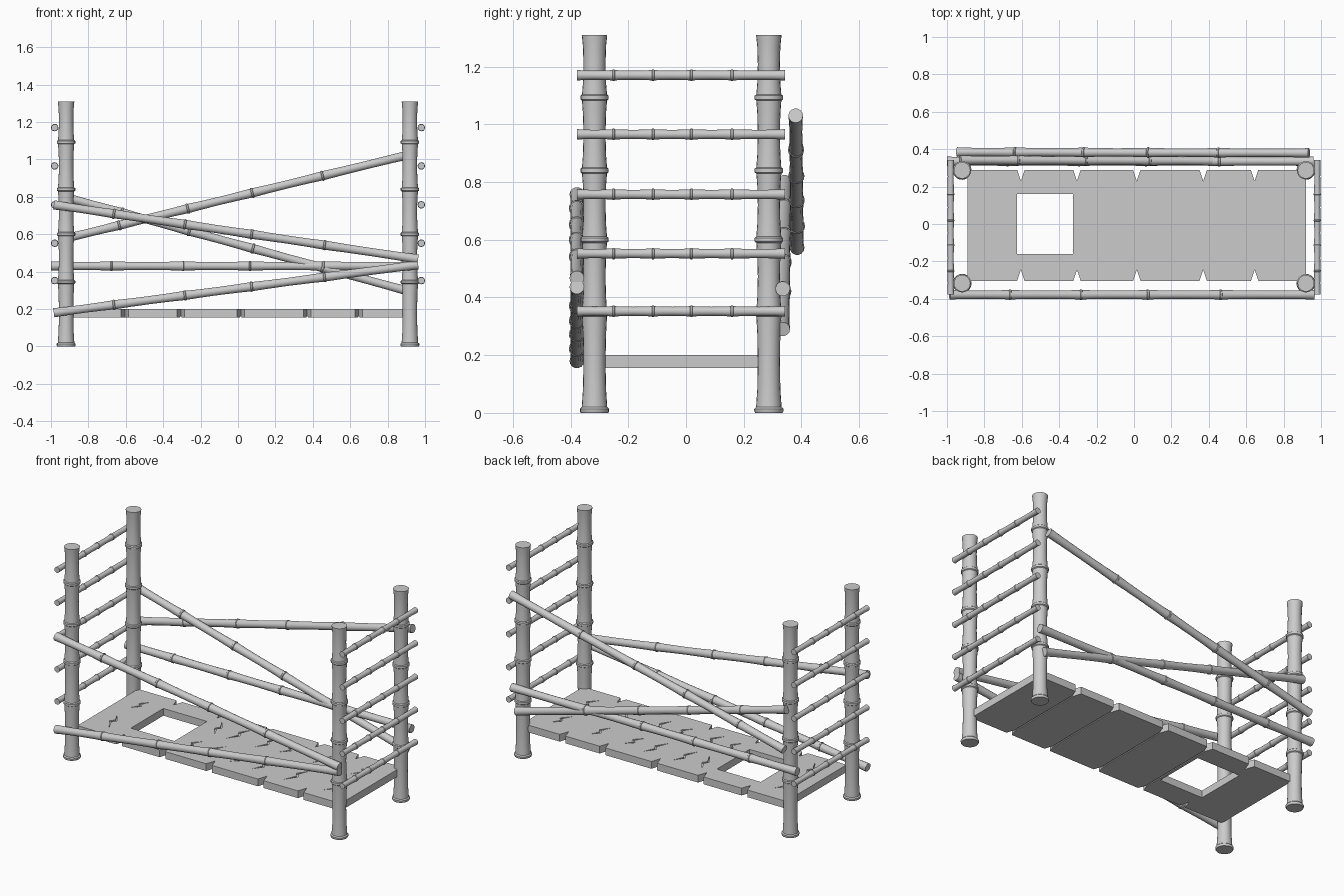
import bpy, bmesh, math, random
from mathutils import Vector

if "Cube" in bpy.data.objects:
    bpy.data.objects.remove(bpy.data.objects["Cube"])

random.seed(4)


def finish(bm, name, smooth=True):
    bmesh.ops.recalc_face_normals(bm, faces=bm.faces[:])
    me = bpy.data.meshes.new(name)
    bm.to_mesh(me)
    bm.free()
    ob = bpy.data.objects.new(name, me)
    bpy.context.collection.objects.link(ob)
    if smooth:
        bpy.ops.object.select_all(action='DESELECT')
        ob.select_set(True)
        bpy.context.view_layer.objects.active = ob
        bpy.ops.object.shade_smooth_by_angle(angle=math.radians(35))
    return ob


def bamboo(name, a, b, r, nodes, sides=14, foot=False):
    """Cane from a to b: waisted segments with a raised ring at each node."""
    a, b = Vector(a), Vector(b)
    length = (b - a).length
    h = 0.25 * r                      # half height of a node ring
    prof = []
    start = 0.0
    if foot:
        prof += [(0, r * 1.12), (0.006, r * 1.19), (0.014, r * 1.19), (0.02, r * 1.04)]
        start = 0.02
    else:
        prof.append((0, r * 1.04))
    for n in [f * length for f in nodes] + [length]:
        last = n == length
        end = n if last else n - h
        span = end - start
        prof += [(start + span * 0.2, r * 0.94), (start + span * 0.5, r * 0.9),
                 (start + span * 0.8, r * 0.94)]
        if last:
            prof.append((n, r * 1.04))
        else:
            prof += [(n - h, r * 1.02), (n - h * 0.6, r * 1.15),
                     (n + h * 0.6, r * 1.15), (n + h, r * 1.02)]
            start = n + h
    q = (b - a).to_track_quat('Z', 'Y')
    bm = bmesh.new()
    rings = []
    for t, rad in prof:
        rings.append([bm.verts.new(a + q @ Vector((
            rad * math.cos(math.tau * i / sides), rad * math.sin(math.tau * i / sides), t)))
            for i in range(sides)])
    for lo, hi in zip(rings, rings[1:]):
        for i in range(sides):
            j = (i + 1) % sides
            bm.faces.new((lo[i], lo[j], hi[j], hi[i]))
    bm.faces.new(rings[0][::-1])
    bm.faces.new(rings[-1])
    return finish(bm, name)


# Corner posts
for sx, side in ((-1, "left"), (1, "right")):
    for y, end in ((-0.317, "front"), (0.287, "back")):
        bamboo(f"{end}_{side}_post", (sx * 0.919, y, 0), (sx * 0.919, y, 1.31), 0.0425,
               [0.263, 0.458, 0.641, 0.834], 20, foot=True)
    # Ladder rungs
    for i, z in enumerate((0.352, 0.552, 0.757, 0.965, 1.17)):
        bamboo(f"{side}_rung_{i + 1}", (sx * 0.98, -0.377, z), (sx * 0.98, 0.343, z), 0.0175,
               [0.175, 0.365, 0.55, 0.745], 12)

# Long side poles
poles = {
    "front_upper_pole": ((-0.985, -0.378, 0.757), (0.963, -0.378, 0.467)),
    "front_lower_pole": ((-0.985, -0.378, 0.18), (0.963, -0.378, 0.437)),
    "back_level_pole": ((-1.0, 0.335, 0.43), (0.96, 0.335, 0.43)),
    "back_falling_pole": ((-0.93, 0.342, 0.80), (0.93, 0.335, 0.29)),
    "back_rising_pole": ((-0.945, 0.385, 0.572), (0.935, 0.38, 1.03)),
}
for name, (a, b) in poles.items():
    bamboo(name, a, b, 0.0245, [0.165, 0.36, 0.543, 0.743], 14)

# Plank platform outline with V notches at the seams
X0, X1, Y0, Y1, Z0, Z1 = -0.89, 0.92, -0.305, 0.29, 0.155, 0.2
seams = [-0.605, -0.305, 0.015, 0.37, 0.645]
low, high = [(X0, Y0)], [(X0, Y1)]
for s in seams:
    low += [(s - 0.02, Y0), (s, Y0 + 0.06), (s + 0.02, Y0)]
    high += [(s - 0.02, Y1), (s, Y1 - 0.06), (s + 0.02, Y1)]
low.append((X1, Y0))
high.append((X1, Y1))


def prism(bm, pts, z0, z1):
    face = bm.faces.new([bm.verts.new((x, y, z0)) for x, y in pts])
    up = bmesh.ops.extrude_face_region(bm, geom=[face])
    bmesh.ops.translate(bm, vec=(0, 0, z1 - z0),
                        verts=[v for v in up['geom'] if isinstance(v, bmesh.types.BMVert)])


bm = bmesh.new()
prism(bm, low + high[::-1], Z0, Z1)
platform = finish(bm, "plank_platform", False)


def cut(name, bm):
    cutter = finish(bm, name, False)
    cutter.hide_render = True
    cutter.hide_viewport = True
    m = platform.modifiers.new(name, 'BOOLEAN')
    m.operation, m.solver, m.object = 'DIFFERENCE', 'EXACT', cutter


# Square opening
bm = bmesh.new()
prism(bm, [(-0.625, -0.16), (-0.325, -0.16), (-0.325, 0.16), (-0.625, 0.16)], 0.1, 0.3)
cut("opening_cutter", bm)

# Seam grooves underneath
bm = bmesh.new()
for s in seams[1:]:
    prism(bm, [(s - 0.004, -0.4), (s + 0.004, -0.4), (s + 0.004, 0.4), (s - 0.004, 0.4)],
          0.1, Z0 + 0.006)
cut("seam_cutter", bm)

# Weathered cracks on top: thin zigzag slivers
bm = bmesh.new()
for x in (-0.76, -0.22, -0.08, 0.12, 0.27, 0.5, 0.77):
    for y in (-0.14, 0.12):
        k = random.choice((-1, 1))
        dx, dy = k * random.uniform(0.025, 0.04), random.uniform(0.06, 0.09)
        prism(bm, [(x - dx, y - dy), (x + 0.4 * dx + 0.007, y - 0.15 * dy),
                   (x - 0.3 * dx + 0.007, y + 0.2 * dy), (x + dx, y + dy),
                   (x - 0.3 * dx - 0.007, y + 0.25 * dy),
                   (x + 0.4 * dx - 0.007, y - 0.1 * dy)], Z1 - 0.008, 0.25)
cut("crack_cutter", bm)
